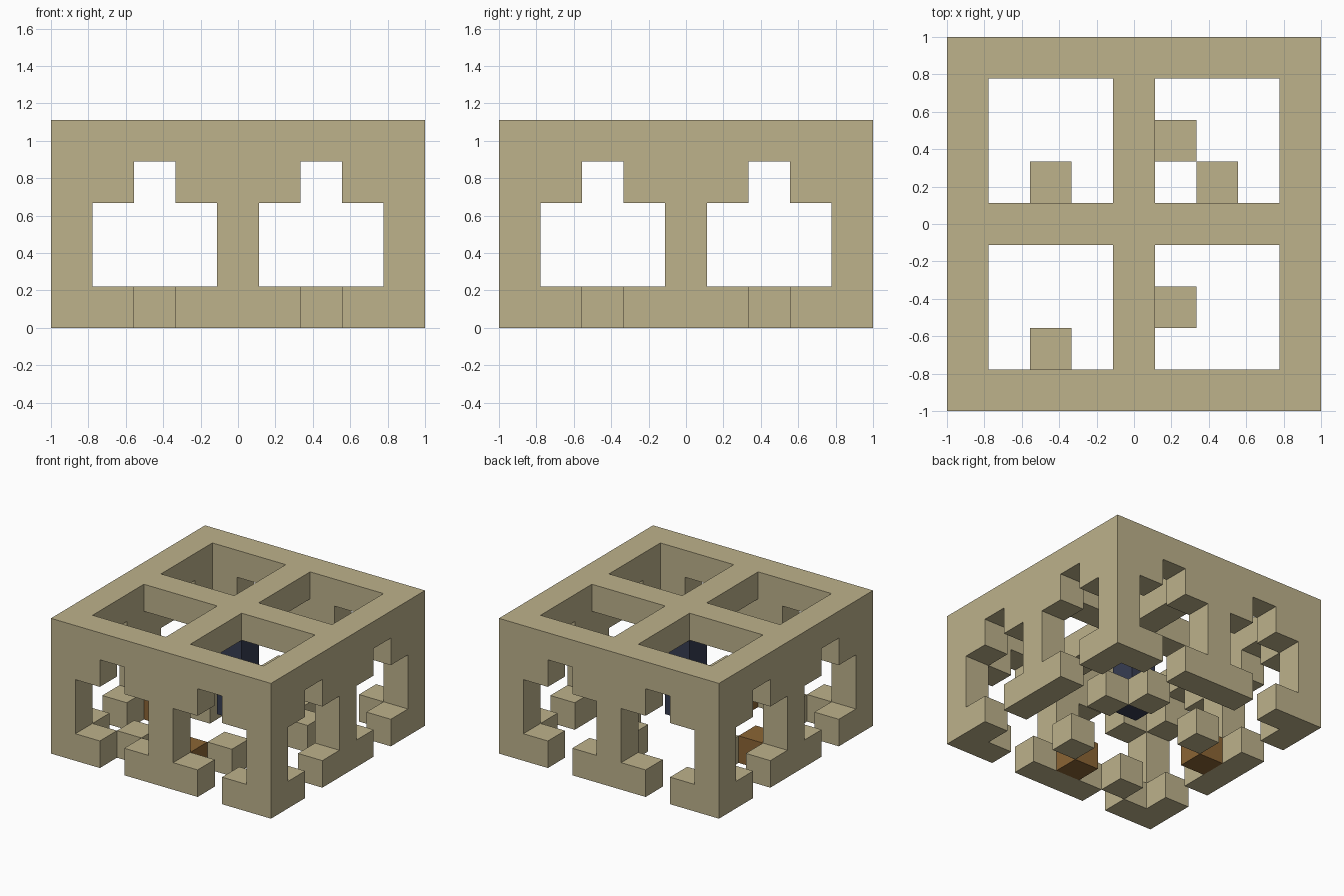
import bpy
import bmesh
from mathutils import Matrix, Vector

if "Cube" in bpy.data.objects:
    bpy.data.objects.remove(bpy.data.objects["Cube"], do_unlink=True)

U = 1 / 9  # building module


def material(name, rgb):
    m = bpy.data.materials.new(name)
    m.use_nodes = True
    m.diffuse_color = (*rgb, 1)
    m.node_tree.nodes["Principled BSDF"].inputs["Base Color"].default_value = (*rgb, 1)
    return m


sand = material("sand", (0.51, 0.445, 0.26))
brown = material("brown", (0.26, 0.13, 0.035))
navy = material("dark_navy", (0.038, 0.046, 0.085))


def finish(bm, name, mat):
    bmesh.ops.recalc_face_normals(bm, faces=bm.faces)
    mesh = bpy.data.meshes.new(name)
    bm.to_mesh(mesh)
    bm.free()
    mesh.materials.append(mat)
    ob = bpy.data.objects.new(name, mesh)
    bpy.context.collection.objects.link(ob)
    return ob


def box(name, low, high, mat):
    low, high = Vector(low) * U, Vector(high) * U
    bm = bmesh.new()
    place = Matrix.Translation((low + high) / 2) @ Matrix.Diagonal((*(high - low), 1))
    bmesh.ops.create_cube(bm, size=1, matrix=place)
    return finish(bm, name, mat)


def window_cutter(side, along_x):
    # Wide opening with a notch above and a gap below, run through both walls
    half = [(1, -1), (1, 2), (3, 2), (3, 6), (1, 8)]
    right = [(1, -1), (1, 2), (3, 2), (3, 6), (1, 6), (1, 8)]
    outline = [(4 + a, z) for a, z in right] + [(4 - a, z) for a, z in reversed(right)]
    bm = bmesh.new()
    verts = []
    for a, z in outline:
        p = (-10, side * a, z) if along_x else (side * a, -10, z)
        verts.append(bm.verts.new(Vector(p) * U))
    face = bm.faces.new(verts)
    moved = bmesh.ops.extrude_face_region(bm, geom=[face])["geom"]
    run = Vector((20, 0, 0) if along_x else (0, 20, 0)) * U
    bmesh.ops.translate(bm, vec=run, verts=[v for v in moved if isinstance(v, bmesh.types.BMVert)])
    return finish(bm, "window_cutter", sand)


def cut(target, cutter):
    cutter.hide_render = True
    mod = target.modifiers.new("cut", "BOOLEAN")
    mod.operation = "DIFFERENCE"
    mod.solver = "EXACT"
    mod.object = cutter
    bpy.context.view_layer.objects.active = target
    bpy.ops.object.modifier_apply(modifier=mod.name)
    bpy.data.objects.remove(cutter, do_unlink=True)


# Walls and crossed roof beams
shell = box("walls_and_roof_beams", (-9, -9, 0), (9, 9, 10), sand)
cut(shell, box("room_cutter", (-7, -7, -1), (7, 7, 8), sand))
for sx in (-1, 1):
    for sy in (-1, 1):
        cut(shell, box("skylight_cutter", (4 * sx - 3, 4 * sy - 3, 7), (4 * sx + 3, 4 * sy + 3, 11), sand))
for side in (-1, 1):
    for along_x in (False, True):
        cut(shell, window_cutter(side, along_x))

# Central column hanging under the beams
box("centre_column", (-1, -1, 2), (1, 1, 8), navy)

# Loose blocks on the floor, placed by their centres
for i, (x, y) in enumerate([(-4, 2), (-4, -6), (2, -4), (2, 4), (4, 2)]):
    box(f"floor_block_{i + 1}", (x - 1, y - 1, 0), (x + 1, y + 1, 2), sand)
for name, x, y in [("left_wooden_block", -6, 0), ("front_wooden_block", 0, -6)]:
    box(name, (x - 1, y - 1, 0), (x + 1, y + 1, 2), brown)
